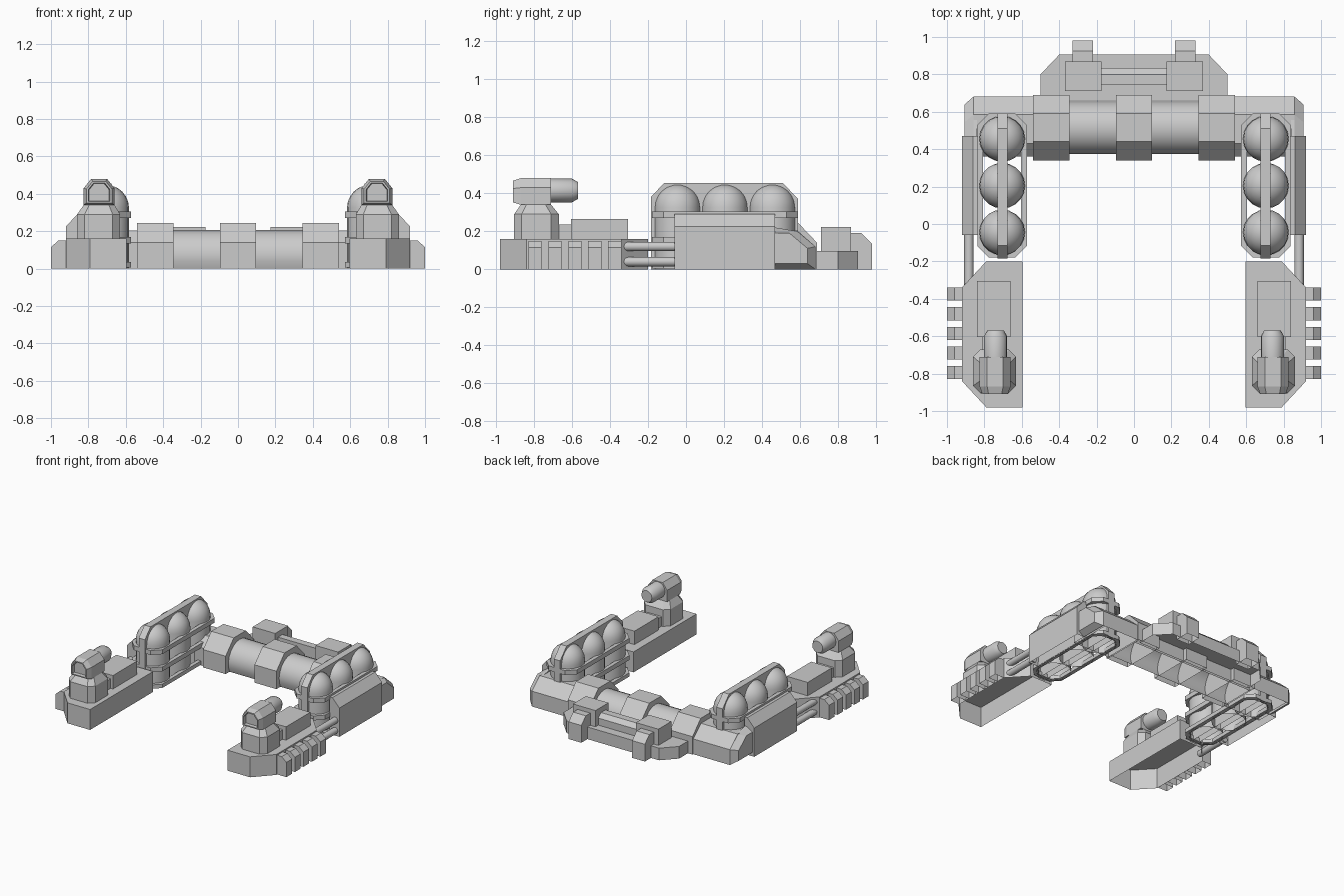
import bpy, bmesh, math
from mathutils import Vector

if "Cube" in bpy.data.objects:
    bpy.data.objects.remove(bpy.data.objects["Cube"])


def finish(name, bm, mirror=True, smooth=False):
    # The shells are open where they meet the ground
    floor = [f for f in bm.faces if all(v.co.z < 1e-4 for v in f.verts)]
    bmesh.ops.recalc_face_normals(bm, faces=bm.faces)
    bmesh.ops.delete(bm, geom=floor, context='FACES_ONLY')
    me = bpy.data.meshes.new(name)
    bm.to_mesh(me)
    bm.free()
    ob = bpy.data.objects.new(name, me)
    bpy.context.collection.objects.link(ob)
    if mirror:
        ob.modifiers.new("mirror", 'MIRROR').use_mirror_merge = False
    if smooth:
        bpy.ops.object.select_all(action='DESELECT')
        ob.select_set(True)
        bpy.context.view_layer.objects.active = ob
        bpy.ops.object.shade_smooth_by_angle(angle=math.radians(35))
    return ob


def loft(name, loops, closed=False, **kw):
    """Bridge successive loops; cap the ends, or join last to first."""
    bm = bmesh.new()
    rings = [[bm.verts.new(p) for p in loop] for loop in loops]
    n = len(rings[0])
    pairs = list(zip(rings, rings[1:]))
    if closed:
        pairs.append((rings[-1], rings[0]))
    else:
        bm.faces.new(rings[0])
        bm.faces.new(rings[-1])
    for a, b in pairs:
        for i in range(n):
            j = (i + 1) % n
            bm.faces.new((a[i], a[j], b[j], b[i]))
    return finish(name, bm, **kw)


def place(pts, axis, d):
    if axis == 'x':
        return [(d, u, v) for u, v in pts]
    if axis == 'y':
        return [(u, d, v) for u, v in pts]
    return [(u, v, d) for u, v in pts]


def prism(name, pts, axis, a, b, **kw):
    return loft(name, [place(pts, axis, a), place(pts, axis, b)], **kw)


def box(name, x0, x1, y0, y1, z0, z1, **kw):
    return prism(name, [(x0, y0), (x1, y0), (x1, y1), (x0, y1)], 'z', z0, z1, **kw)


def octagon(x0, x1, y0, y1, c):
    return [(x0 + c, y0), (x1 - c, y0), (x1, y0 + c), (x1, y1 - c),
            (x1 - c, y1), (x0 + c, y1), (x0, y1 - c), (x0, y0 + c)]


def circle(u, v, r, n):
    return [(u + r * math.cos(2 * math.pi * i / n),
             v + r * math.sin(2 * math.pi * i / n)) for i in range(n)]


# Front pods with side ribs
prism("front_pod", [(0.595, -0.98), (0.79, -0.98), (0.92, -0.84), (0.92, -0.34),
                    (0.79, -0.2), (0.595, -0.2)], 'z', 0, 0.16)
for i in range(5):
    y = -0.83 + i * 0.105
    prism("pod_rib", [(0.92, 0), (1.0, 0), (1.0, 0.115), (0.96, 0.15), (0.92, 0.15)],
          'y', y, y + 0.07)
box("pod_locker", 0.66, 0.84, -0.605, -0.305, 0.16, 0.265)
box("turret_step", 0.68, 0.81, -0.67, -0.605, 0.16, 0.235)

# Turrets: chamfered base, head with a recessed window, barrel
wide = octagon(0.63, 0.86, -0.905, -0.67, 0.04)
narrow = octagon(0.66, 0.825, -0.87, -0.71, 0.03)
loft("turret_base", [place(wide, 'z', 0.16), place(wide, 'z', 0.29), place(narrow, 'z', 0.34)])
head = [(0.66, 0.34), (0.825, 0.34), (0.825, 0.43), (0.785, 0.48), (0.7, 0.48), (0.66, 0.43)]


def scaled_head(s):
    return [(0.7425 + (x - 0.7425) * s, 0.405 + (z - 0.405) * s) for x, z in head]


loft("turret_head", [place(scaled_head(s), 'y', y) for s, y in
                     ((1, -0.71), (1, -0.87), (0.82, -0.91), (0.7, -0.91), (0.65, -0.885))])
loft("turret_barrel", [place(circle(0.74, 0.415, r, 16), 'y', y) for r, y in
                       ((0.062, -0.71), (0.062, -0.6), (0.045, -0.57))], smooth=True)

# Rods joining pods to the side boxes
for z in (0.04, 0.12):
    prism("link_rod", circle(0.883, z, 0.025, 12), 'y', -0.33, -0.05, smooth=True)

# Side boxes with sloped upper edge
prism("side_box", [(0.835, 0), (0.92, 0), (0.92, 0.225), (0.86, 0.29), (0.835, 0.29)],
      'y', -0.06, 0.47)

# Tank racks: three domed tanks, centre fin, surrounding bands
R = 0.122
dome = [(R, 0.0), (R, 0.325)]
dome += [(R * math.cos(a), 0.325 + R * math.sin(a))
         for a in (math.radians(d) for d in (15, 30, 45, 60, 75, 87))]
for y in (-0.045, 0.205, 0.455):
    loft("tank", [place(circle(0.705, y, r, 20), 'z', z) for r, z in dome], smooth=True)
prism("rack_fin", [(-0.185, 0), (0.59, 0), (0.59, 0.37), (0.51, 0.455),
                   (-0.115, 0.455), (-0.185, 0.38)], 'x', 0.677, 0.73)
outer = octagon(0.573, 0.837, -0.178, 0.59, 0.06)
inner = octagon(0.603, 0.807, -0.148, 0.56, 0.05)
for z0, z1 in ((0.005, 0.035), (0.135, 0.17), (0.27, 0.305)):
    loft("rack_band", [place(outer, 'z', z0), place(outer, 'z', z1),
                       place(inner, 'z', z1), place(inner, 'z', z0)], closed=True)

# Rear corners
prism("corner_block", [(0.36, 0), (0.36, 0.14), (0.43, 0.205), (0.585, 0.205),
                       (0.682, 0.12), (0.682, 0)], 'x', 0.53, 0.857)
cheek = [(0.47, 0), (0.682, 0), (0.682, 0.12), (0.585, 0.2), (0.47, 0.22)]
cheek_face = [(0.47, 0.03), (0.64, 0.03), (0.64, 0.11), (0.545, 0.19), (0.47, 0.19)]
loft("corner_cheek", [place(cheek, 'x', 0.84), place(cheek, 'x', 0.857),
                      place(cheek_face, 'x', 0.905)])

# Rear cross tube with angular collars
start = math.asin(0.065 / 0.142)
arc = [(0.515 + 0.142 * math.cos(a), max(0, 0.065 + 0.142 * math.sin(a)))
       for a in (-start + i * (math.pi + 2 * start) / 14 for i in range(15))]
prism("cross_tube", arc, 'x', -0.54, 0.54, mirror=False, smooth=True)
collar = [(0.34, 0), (0.34, 0.14), (0.44, 0.245), (0.59, 0.245), (0.69, 0.14), (0.69, 0)]
prism("middle_collar", collar, 'x', -0.095, 0.095, mirror=False)
prism("end_collar", collar, 'x', 0.345, 0.54)

# Rear deck with lockers, bar and hooks
prism("rear_deck", [(-0.5, 0.66), (0.5, 0.66), (0.5, 0.8), (0.4, 0.905),
                    (-0.4, 0.905), (-0.5, 0.8)], 'z', 0, 0.095, mirror=False)
box("rear_locker", 0.175, 0.37, 0.71, 0.87, 0.095, 0.222)
prism("rear_bar", [(0.745, 0.095), (0.835, 0.095), (0.835, 0.15), (0.8, 0.18), (0.745, 0.18)],
      'x', -0.175, 0.175, mirror=False)
prism("rear_hook", [(0.865, 0), (0.98, 0), (0.98, 0.135), (0.925, 0.19), (0.865, 0.19)],
      'x', 0.22, 0.33)
